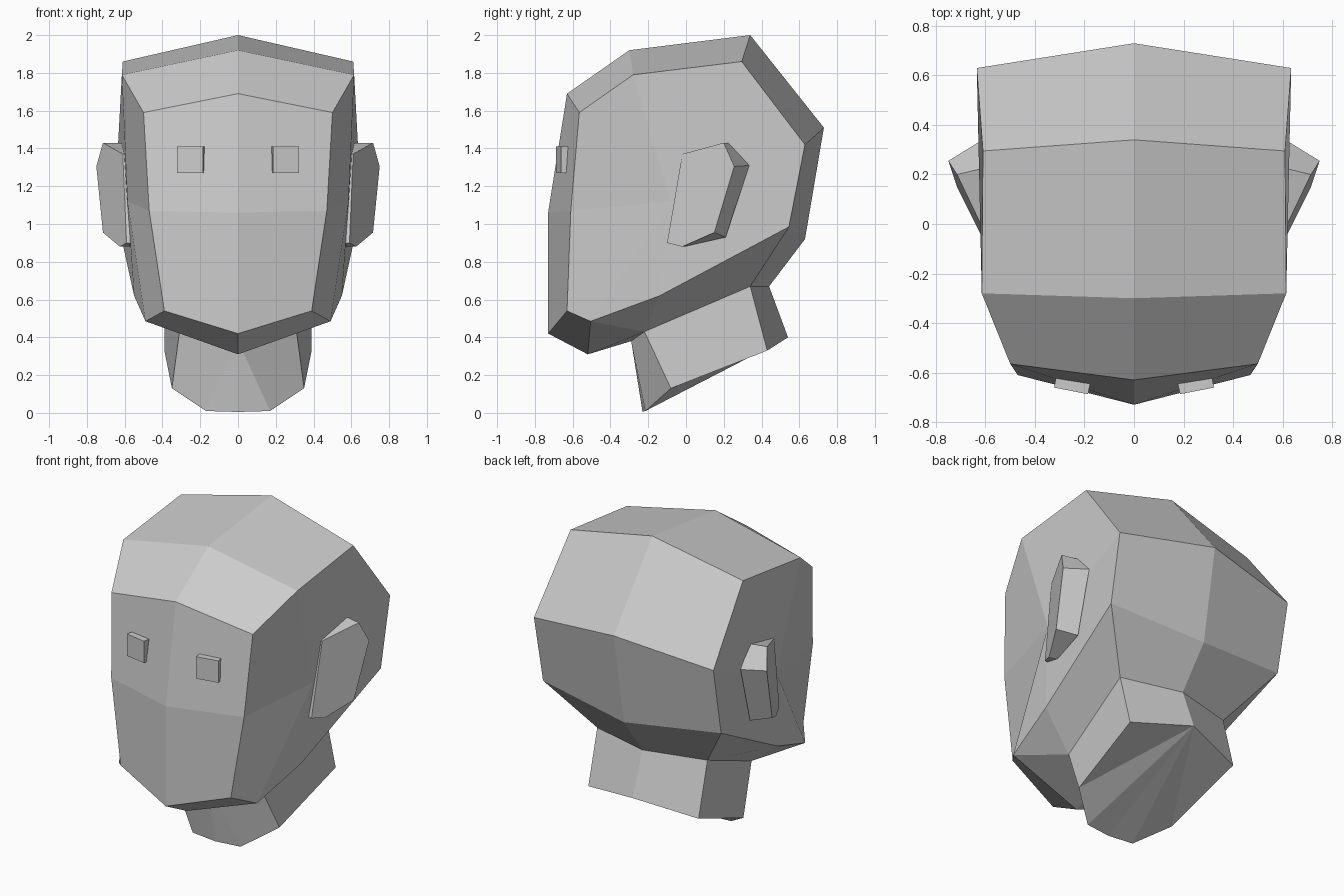
import bpy, bmesh, math

if "Cube" in bpy.data.objects:
    bpy.data.objects.remove(bpy.data.objects["Cube"])

grey = bpy.data.materials.new("plain grey")
grey.diffuse_color = (0.6, 0.6, 0.6, 1)
grey.use_nodes = True
grey.node_tree.nodes["Principled BSDF"].inputs["Base Color"].default_value = grey.diffuse_color


def build(name, points, faces, mirror=True):
    """Flat-shaded part from named points of the right half, mirrored across x."""
    bm = bmesh.new()
    v = {k: bm.verts.new(p) for k, p in points.items()}
    for f in faces:
        bm.faces.new([v[k] for k in f.split()])
    if mirror:
        geom = bm.verts[:] + bm.edges[:] + bm.faces[:]
        dup = bmesh.ops.duplicate(bm, geom=geom)["geom"]
        for w in dup:
            if isinstance(w, bmesh.types.BMVert):
                w.co.x *= -1
        bmesh.ops.remove_doubles(bm, verts=bm.verts[:], dist=0.0005)
    bmesh.ops.recalc_face_normals(bm, faces=bm.faces[:])
    me = bpy.data.meshes.new(name)
    bm.to_mesh(me)
    bm.free()
    me.materials.append(grey)
    ob = bpy.data.objects.new(name, me)
    bpy.context.collection.objects.link(ob)
    return ob


# Head: c = centre profile, s = side ring, n = neck opening, m = temple point
head = {
    "c0": (0, -.52, .31), "c1": (0, -.73, .42), "c2": (0, -.73, 1.06),
    "c3": (0, -.63, 1.69), "c4": (0, -.30, 1.92), "c5": (0, .34, 2.0),
    "c6": (0, .73, 1.51), "c7": (0, .63, .92),
    "s0": (.49, -.505, .485), "s1": (.39, -.63, .54), "s2": (.47, -.61, 1.07),
    "s3": (.50, -.565, 1.59), "s4": (.615, -.28, 1.79), "s5": (.61, .295, 1.86),
    "s6": (.635, .63, 1.42), "s7": (.63, .545, .985), "s8": (.55, -.14, .62),
    "m": (.585, -.08, 1.12),
    "n0": (0, -.29, .38), "n1": (.31, -.22, .43),
    "n2": (.39, .34, .67), "n3": (0, .44, .67),
}
bands = [f"c{i} c{i+1} s{i+1} s{i}" for i in range(7)]
sides = ["s1 s2 m s0", "s2 s3 s4 m", "s4 s5 s6 m", "s6 s7 s8 m", "s8 s0 m"]
jaw = ["c0 s0 n1 n0", "s0 s8 n1", "s8 s7 n2 n1", "s7 c7 n3 n2"]
build("head", head, bands + sides + jaw)

# Neck: slanted column with a flat underside
neck = {k: head[k] for k in ("n0", "n1", "n2", "n3")}
neck.update({
    "b0": (0, -.23, .005), "b1": (.17, -.215, .01), "b2": (.35, -.08, .13),
    "b3": (.39, .43, .33), "b4": (0, .54, .40),
})
build("neck", neck, ["n0 b0 b1", "n0 b1 b2 n1", "n1 b2 b3 n2", "n2 b3 b4 n3",
                     "b0 b1 b4", "b1 b2 b4", "b2 b3 b4"])

# Ears: flaps that flare outward toward the back, o = outer rim, i = buried rim
ear = {
    "o0": (.61, -.02, 1.37), "o1": (.715, .20, 1.43), "o2": (.75, .255, 1.305),
    "o3": (.715, .15, .955), "o4": (.625, -.02, .88), "o5": (.59, -.10, .90),
    "i0": (.58, -.02, 1.37), "i1": (.61, .225, 1.43), "i2": (.62, .335, 1.31),
    "i3": (.60, .21, .93), "i4": (.57, -.01, .88), "i5": (.56, -.10, .90),
}
rim = [f"o{i} o{(i+1) % 6} i{(i+1) % 6} i{i}" for i in range(6)]
build("ears", ear, ["o0 o1 o2 o3 o4 o5", "i0 i1 i2 i3 i4 i5"] + rim)

# Eyes: small boxes turned to follow the face
for side, label in ((-1, "left"), (1, "right")):
    bpy.ops.mesh.primitive_cube_add(size=1, location=(side * .25, -.652, 1.34),
                                    rotation=(0, 0, side * math.radians(11)))
    eye = bpy.context.object
    eye.name = label + "_eye"
    eye.scale = (.14, .045, .14)
    eye.data.materials.append(grey)
